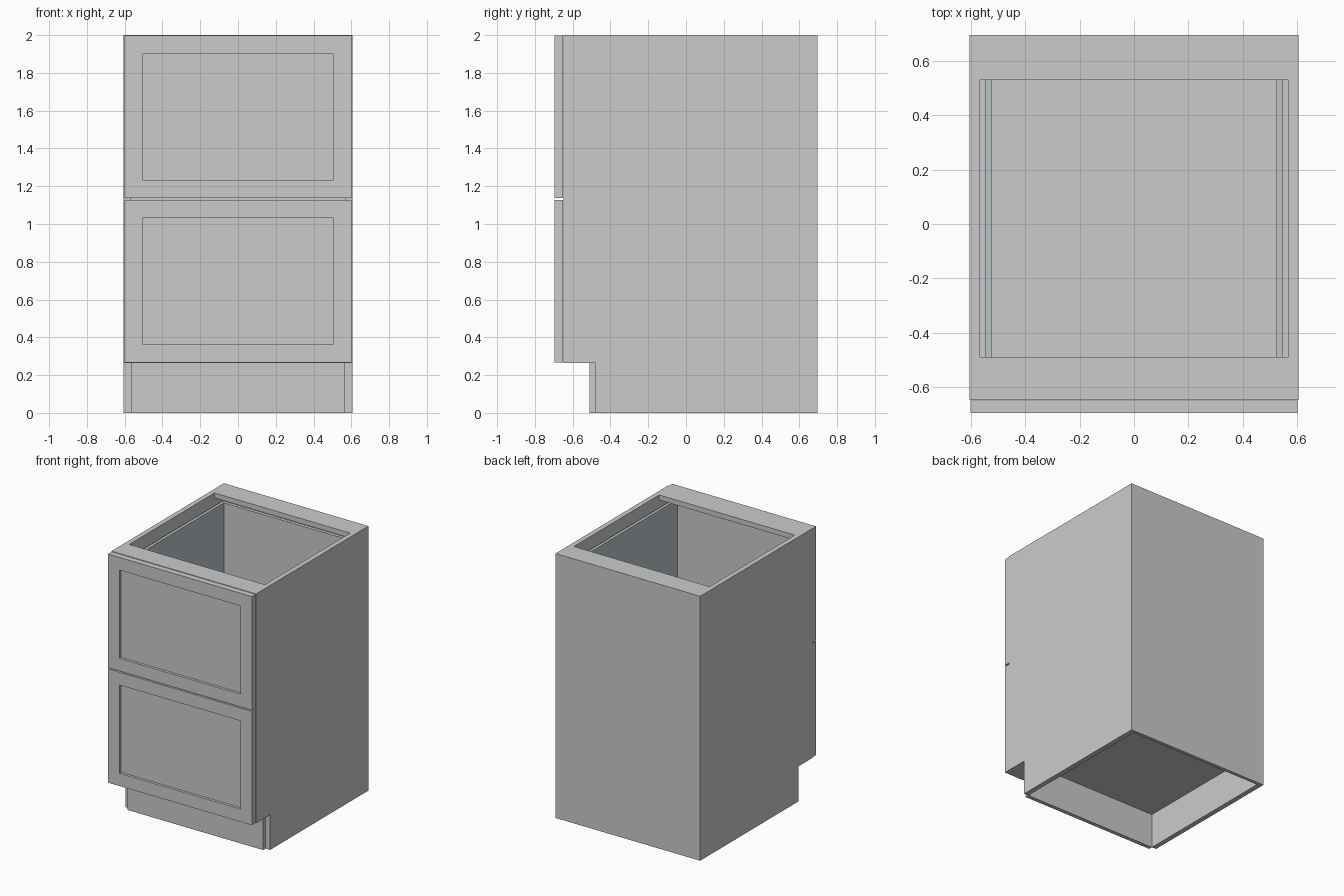
import bpy, bmesh
from mathutils import Vector

if "Cube" in bpy.data.objects:
    bpy.data.objects.remove(bpy.data.objects["Cube"])

metal = bpy.data.materials.new("drawer_side_grey_blue")
metal.diffuse_color = (0.5, 0.56, 0.59, 1)
metal.use_nodes = True
metal.node_tree.nodes["Principled BSDF"].inputs["Base Color"].default_value = metal.diffuse_color


def finish(name, bm, mat=None):
    bmesh.ops.recalc_face_normals(bm, faces=bm.faces)
    me = bpy.data.meshes.new(name)
    bm.to_mesh(me)
    bm.free()
    ob = bpy.data.objects.new(name, me)
    bpy.context.collection.objects.link(ob)
    if mat:
        me.materials.append(mat)
    return ob


def new_box(x, y, z):
    bm = bmesh.new()
    bmesh.ops.create_cube(bm, size=1)
    for v in bm.verts:
        v.co = Vector([(r[0] + r[1]) / 2 + c * (r[1] - r[0])
                       for r, c in zip((x, y, z), v.co)])
    return bm


def box(name, x, y, z, mat=None):
    return finish(name, new_box(x, y, z), mat)


def side_panel(name, x0, x1):
    # side outline with toe notch, extruded across its thickness
    outline = [(-.648, .265), (-.48, .265), (-.48, 0), (.695, 0), (.695, 2), (-.648, 2)]
    bm = bmesh.new()
    face = bm.faces.new([bm.verts.new((x0, y, z)) for y, z in outline])
    ext = bmesh.ops.extrude_face_region(bm, geom=[face])["geom"]
    for v in ext:
        if isinstance(v, bmesh.types.BMVert):
            v.co.x = x1
    return finish(name, bm)


def drawer_front(name, z0, z1):
    # slab with an inset, recessed centre panel
    bm = new_box((-.602, .602), (-.695, -.65), (z0, z1))
    bm.faces.ensure_lookup_table()
    front = min(bm.faces, key=lambda f: f.calc_center_median().y)
    bmesh.ops.inset_individual(bm, faces=[front], thickness=.136)
    panel = bmesh.ops.extrude_discrete_faces(bm, faces=[front])["faces"][0]
    for v in panel.verts:
        v.co.y += .02
    # join the recess walls to the frame
    bmesh.ops.remove_doubles(bm, verts=bm.verts, dist=1e-5)
    return finish(name, bm)


W = .567  # half the inside width

# carcass
side_panel("left_side", -.605, -W)
side_panel("right_side", W, .605)
box("back_panel", (-W, W), (.67, .695), (0, 2))
box("cabinet_floor", (-W, W), (-.648, .67), (.265, .303))
box("toe_board", (-W, W), (-.51, -.48), (0, .265))
box("front_stretcher", (-W, W), (-.648, -.49), (1.962, 2))
box("back_stretcher", (-W, W), (.53, .67), (1.962, 2))

# drawers
for tag, z0, z1 in (("lower", .268, 1.128), ("upper", 1.137, 1.997)):
    drawer_front(tag + "_drawer_front", z0, z1)
    b, t = z0 + .07, z1 - .08
    for side, s in (("left", -1), ("right", 1)):
        box(f"{tag}_drawer_{side}_side", sorted((s * .525, s * .548)), (-.648, .58), (b, t), metal)
    box(tag + "_drawer_back", (-.548, .548), (.58, .605), (b, t))
    box(tag + "_drawer_bottom", (-.525, .525), (-.648, .58), (b, b + .025))
